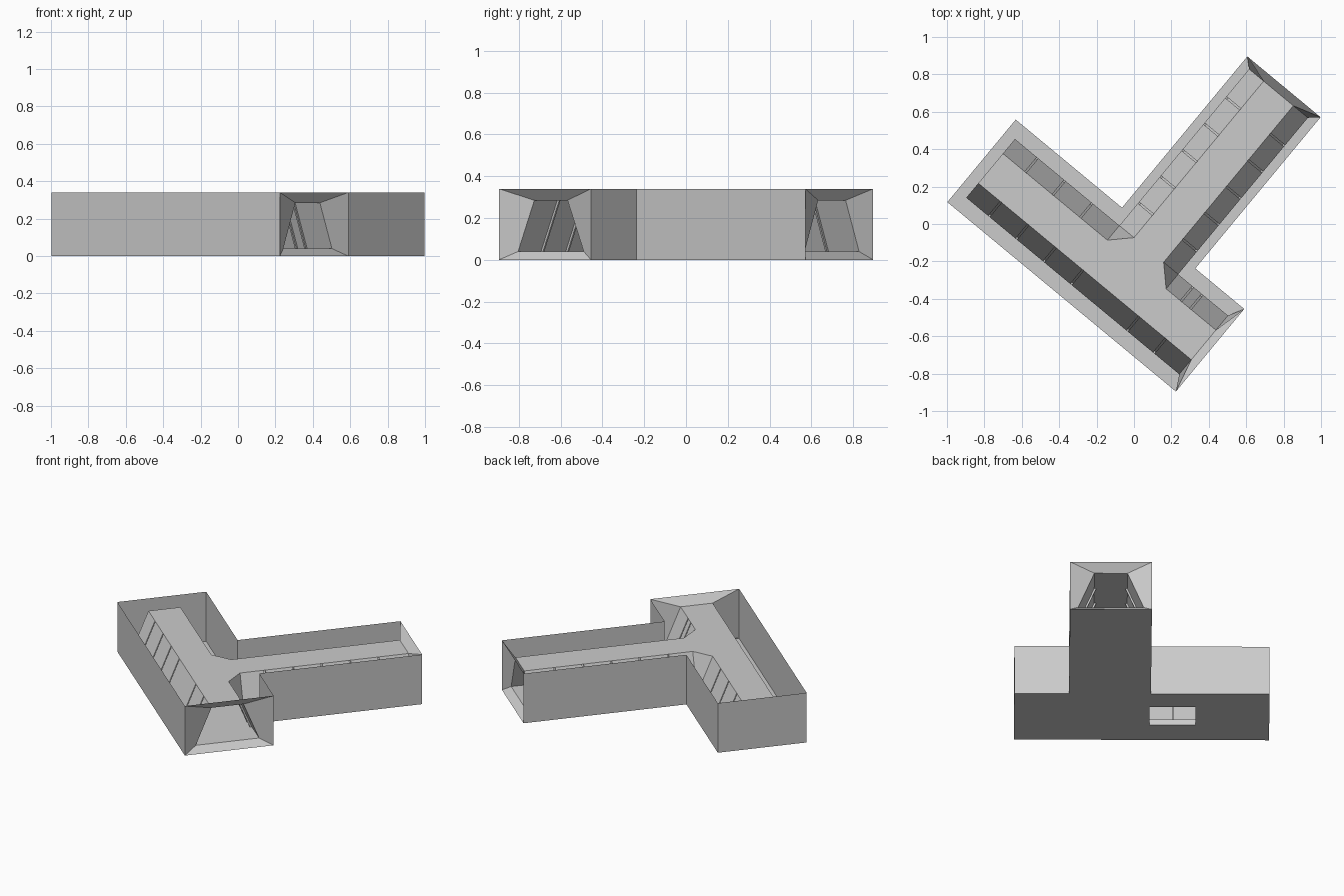
import bpy, math

if "Cube" in bpy.data.objects:
    bpy.data.objects.remove(bpy.data.objects["Cube"])

# Local plan: u runs along the cross bar, v runs along the stem
ANG = math.radians(-39.65)
L, W, S0, S1, V1 = 1.587, 0.573, 0.738, 1.247, 1.623   # outer T outline
H, ZF, ZC = 0.34, 0.04, 0.285                          # wall top, floor, ceiling
U0, U1, VE = 0.063, 1.542, 1.577                       # inner corridor ends
CB, CS, FW, CW = W / 2, (S0 + S1) / 2, 0.204, 0.103    # centre lines, half widths
HOLE = (0.46, 0.745, 0.186, 0.41)


def build(name, faces):
    verts, index, polys = [], {}, []
    for f in faces:
        ids = []
        for p in f:
            k = tuple(round(c, 5) for c in p)
            if k not in index:
                index[k] = len(verts)
                verts.append(k)
            ids.append(index[k])
        polys.append(ids)
    me = bpy.data.meshes.new(name)
    me.from_pydata(verts, [], polys)
    me.update()
    ob = bpy.data.objects.new(name, me)
    ob.rotation_euler.z = ANG
    ob.location = (-0.998, 0.117, 0)
    bpy.context.collection.objects.link(ob)
    return ob


def rect(u0, u1, v0, v1, z):
    return [(u0, v0, z), (u1, v0, z), (u1, v1, z), (u0, v1, z)]


def slab(u0, u1, v0, v1, z):
    """Rectangle with the floor hatch left out."""
    us, vs = [u0, HOLE[0], HOLE[1], u1], [v0, HOLE[2], HOLE[3], v1]
    return [rect(us[i], us[i + 1], vs[j], vs[j + 1], z)
            for i in range(3) for j in range(3) if (i, j) != (1, 1)]


def strip(lo, hi):
    return [[lo[i], lo[i + 1], hi[i + 1], hi[i]] for i in range(len(lo) - 1)]


# Outer walls, both passage ends left open
path = [(L, 0), (0, 0), (0, W), (S0, W), (S0, V1)]
outer = strip([(*p, 0) for p in path], [(*p, H) for p in path])
path = [(S1, V1), (S1, W), (L, W)]
outer += strip([(*p, 0) for p in path], [(*p, H) for p in path])
build("outer_walls", [f[::-1] for f in outer])

# Base plate
build("base_plate", [f[::-1] for f in slab(0, L, 0, W, 0) + [rect(S0, S1, W, V1, 0)]])

# Inner floor and hatch sides
build("inner_floor", slab(U0, U1, CB - FW, CB + FW, ZF)
      + [rect(CS - FW, CS + FW, CB + FW, VE, ZF)])
ring = [(HOLE[0], HOLE[2]), (HOLE[1], HOLE[2]), (HOLE[1], HOLE[3]), (HOLE[0], HOLE[3])]
ring.append(ring[0])
build("hatch_sides", strip([(*p, 0) for p in ring], [(*p, ZF) for p in ring]))

# Ceiling with chamfered junction
top = CB + FW
c = [(U0, CB - CW), (U1, CB - CW), (U1, CB + CW), (CS + FW, CB + CW), (CS + CW, top),
     (CS + CW, VE), (CS - CW, VE), (CS - CW, top), (CS - FW, CB + CW), (U0, CB + CW)]
build("ceiling", [[(*p, ZC) for p in c]])


def side_wall(name, start, end, ribs, centre, sign, along_u):
    """Leaning wall with narrow ribs pressed inward."""
    prof = [(start, 0)]
    for r in ribs:
        prof += [(r - .005, 0), (r - .005, .012), (r + .005, .012), (r + .005, 0)]
    prof.append((end, 0))

    def line(half, z):
        pts = [(s, centre + sign * (half - d)) for s, d in prof]
        return [(a, b, z) if along_u else (b, a, z) for a, b in pts]
    faces = strip(line(FW, ZF), line(CW, ZC))
    if (sign > 0) == along_u:
        faces = [f[::-1] for f in faces]
    build(name, faces)


bar_ribs = [.22, .41, .60, .79, 1.18, 1.365]
stem_ribs = [.65 + .183 * k for k in range(5)]
side_wall("bar_front_wall", U0, U1, bar_ribs, CB, -1, True)
side_wall("bar_back_wall_long", U0, CS - FW, bar_ribs[:3], CB, 1, True)
side_wall("bar_back_wall_short", CS + FW, U1, [1.30, 1.365], CB, 1, True)
side_wall("stem_left_wall", top, VE, stem_ribs, CS, -1, False)
side_wall("stem_right_wall", top, VE, stem_ribs, CS, 1, False)

# Corner triangles at the junction
build("junction_corners", [[(CS + s * FW, top, ZF), (CS + s * FW, CB + CW, ZC),
                            (CS + s * CW, top, ZC)][::s] for s in (-1, 1)])

# Closed end of the bar
build("end_wall", [[(U0, CB - FW, ZF), (U0, CB + FW, ZF), (U0, CB + CW, ZC), (U0, CB - CW, ZC)]])


# Funnel frames round the two openings
def funnel(name, outer, inner):
    build(name, strip(outer + outer[:1], inner + inner[:1]))


funnel("bar_entrance", [(L, 0, 0), (L, W, 0), (L, W, H), (L, 0, H)],
       [(U1, CB - FW, ZF), (U1, CB + FW, ZF), (U1, CB + CW, ZC), (U1, CB - CW, ZC)])
funnel("stem_entrance", [(S1, V1, 0), (S0, V1, 0), (S0, V1, H), (S1, V1, H)],
       [(CS + FW, VE, ZF), (CS - FW, VE, ZF), (CS - CW, VE, ZC), (CS + CW, VE, ZC)])
